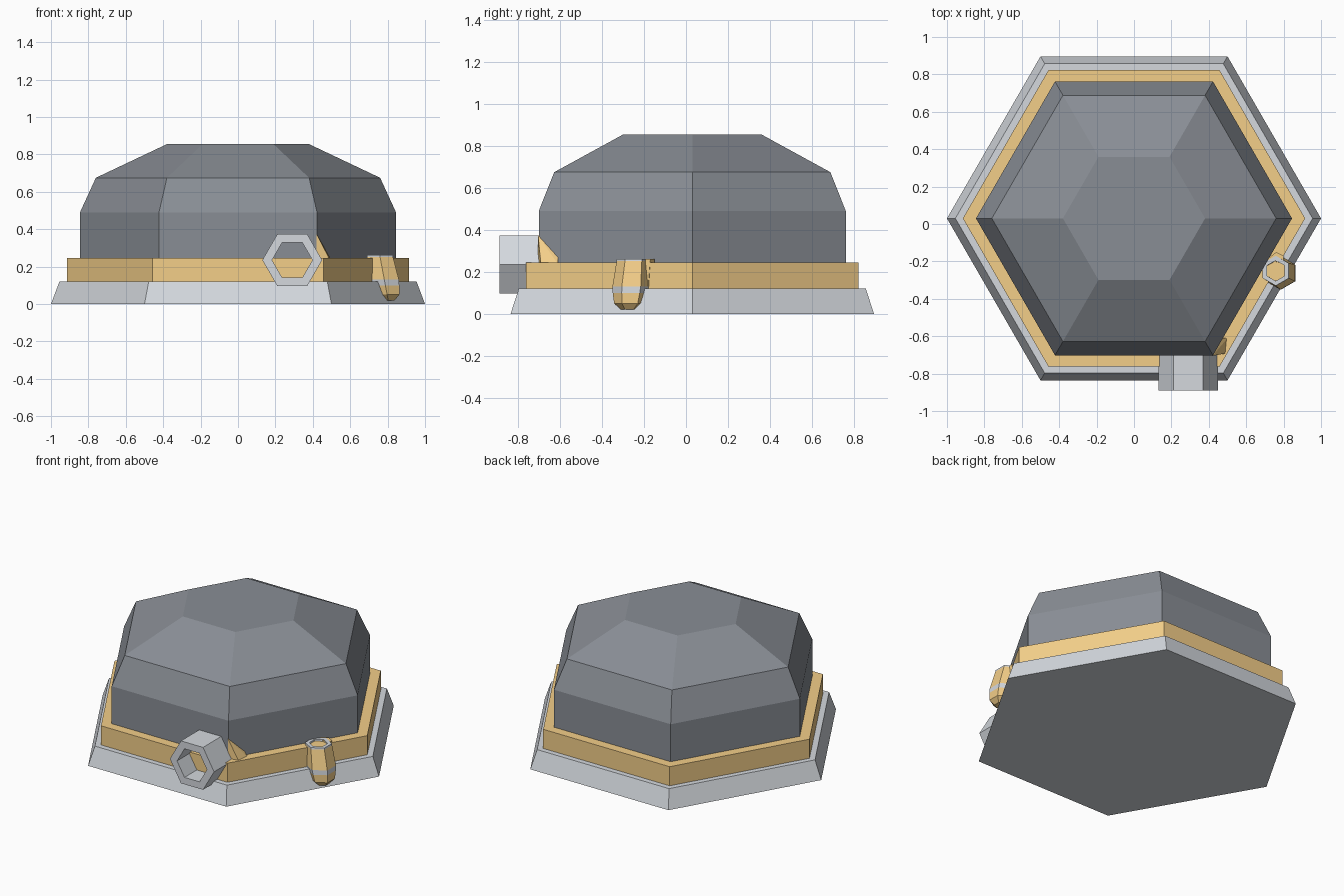
import bpy, bmesh
from math import cos, sin, pi

if "Cube" in bpy.data.objects:
    bpy.data.objects.remove(bpy.data.objects["Cube"])


def material(name, rgb):
    m = bpy.data.materials.new(name)
    m.diffuse_color = (*rgb, 1)
    m.use_nodes = True
    m.node_tree.nodes["Principled BSDF"].inputs["Base Color"].default_value = m.diffuse_color
    return m


gold = material("gold", (0.9, 0.62, 0.25))
dark = material("dark_grey", (0.25, 0.27, 0.3))
light = material("light_grey", (0.66, 0.69, 0.73))


def finish(name, bm, mat):
    bmesh.ops.recalc_face_normals(bm, faces=bm.faces)
    me = bpy.data.meshes.new(name)
    bm.to_mesh(me)
    bm.free()
    me.materials.append(mat)
    ob = bpy.data.objects.new(name, me)
    bpy.context.collection.objects.link(ob)
    return ob


def hex_loft(name, rings, mat, turn=0.0, axis="Z", closed=False):
    """Join hexagon rings (centre x, y, z, radius); closed makes a hollow tube."""
    bm = bmesh.new()
    loops = []
    for x, y, z, r in rings:
        loop = []
        for i in range(6):
            a = turn + i * pi / 3
            u, v = r * cos(a), r * sin(a)
            loop.append(bm.verts.new((x + u, y + v, z) if axis == "Z" else (x + u, y, z + v)))
        loops.append(loop)
    pairs = list(zip(loops, loops[1:]))
    if closed:
        pairs.append((loops[-1], loops[0]))
    else:
        bm.faces.new(loops[0])
        bm.faces.new(loops[-1])
    for a, b in pairs:
        for i in range(6):
            j = (i + 1) % 6
            bm.faces.new((a[i], a[j], b[j], b[i]))
    return finish(name, bm, mat)


CY = 0.03

# Stepped hexagonal body
hex_loft("base_plinth", [(0, CY, 0, 1.0), (0, CY, 0.12, 0.955)], light)
hex_loft("gold_band", [(0, CY, 0.12, 0.915), (0, CY, 0.245, 0.915)], gold)
hex_loft("dome", [(0, CY, 0.245, 0.845), (0, CY, 0.49, 0.845),
                  (0, CY, 0.675, 0.76), (0, CY, 0.855, 0.38)], dark)

# Open hexagonal tube on the front
tx, tz = 0.29, 0.235
hex_loft("front_tube", [(tx, -0.89, tz, 0.16), (tx, -0.69, tz, 0.16),
                        (tx, -0.69, tz, 0.108), (tx, -0.89, tz, 0.108)],
         light, axis="Y", closed=True)

# Small gold wedge at the front right corner
bm = bmesh.new()
for co in [(0.42, -0.705, 0.375), (0.42, -0.705, 0.22), (0.50, -0.69, 0.22),
           (0.50, -0.61, 0.235), (0.46, -0.61, 0.29), (0.40, -0.64, 0.30)]:
    bm.verts.new(co)
bmesh.ops.convex_hull(bm, input=bm.verts)
finish("corner_wedge", bm, gold)


# Leaning hexagonal lamp on the right side
def lamp_ring(z, r):
    t = (0.26 - z) / 0.24
    return (0.758 + 0.045 * t, -0.25 - 0.02 * t, z, r)


P = pi / 6
hex_loft("lamp_body", [lamp_ring(z, r) for z, r in
                       [(0.02, 0.04), (0.05, 0.075), (0.1, 0.086)]], gold, P)
hex_loft("lamp_stripe", [lamp_ring(0.1, 0.086), lamp_ring(0.13, 0.09)], light, P)
hex_loft("lamp_upper", [lamp_ring(0.13, 0.09), lamp_ring(0.252, 0.08)], gold, P)
hex_loft("lamp_rim", [lamp_ring(0.252, 0.08), lamp_ring(0.262, 0.08),
                      lamp_ring(0.262, 0.055), lamp_ring(0.252, 0.055)],
         light, P, closed=True)

# Gold bracket behind the lamp
bm = bmesh.new()
for x, y in [(0.71, -0.19), (0.76, -0.15), (0.80, -0.17), (0.80, -0.21)]:
    bm.verts.new((x, y, 0.26))
    bm.verts.new((x, y - 0.01, 0.13))
bmesh.ops.convex_hull(bm, input=bm.verts)
finish("lamp_bracket", bm, gold)
